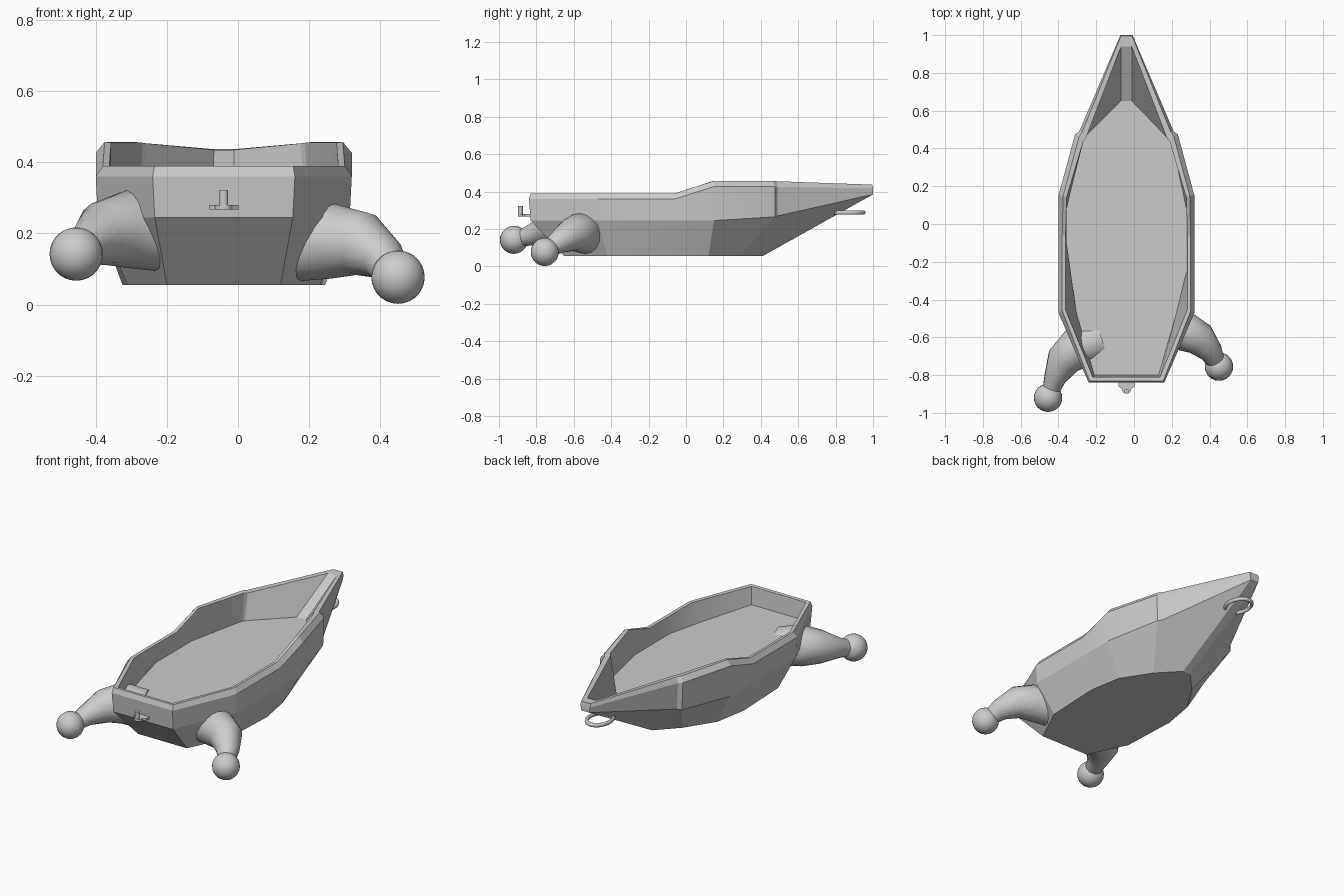
import bpy, bmesh, math
from mathutils import Vector

if "Cube" in bpy.data.objects:
    bpy.data.objects.remove(bpy.data.objects["Cube"])

CX = -0.04  # hull centreline


def make_object(name, bm, angle):
    bmesh.ops.recalc_face_normals(bm, faces=bm.faces)
    me = bpy.data.meshes.new(name)
    bm.to_mesh(me)
    bm.free()
    ob = bpy.data.objects.new(name, me)
    bpy.context.collection.objects.link(ob)
    bpy.ops.object.select_all(action='DESELECT')
    ob.select_set(True)
    bpy.context.view_layer.objects.active = ob
    bpy.ops.object.shade_smooth_by_angle(angle=math.radians(angle))
    return ob


def loft(name, rings, angle=30):
    """Skin closed rings of equal length and cap both ends."""
    bm = bmesh.new()
    loops = [[bm.verts.new(p) for p in r] for r in rings]
    for a, b in zip(loops, loops[1:]):
        n = len(a)
        for i in range(n):
            j = (i + 1) % n
            bm.faces.new((a[i], a[j], b[j], b[i]))
    bm.faces.new(loops[0])
    bm.faces.new(loops[-1])
    return make_object(name, bm, angle)


def mirrored(half):
    """Full ring from half stations (y, half width, z)."""
    return ([(CX + w, y, z) for y, w, z in half]
            + [(CX - w, y, z) for y, w, z in reversed(half)])


# Hull: (y, half width, rim height) from stern to bow
sheer = [(-.84, .2, .39), (-.47, .36, .39), (-.06, .36, .39), (.15, .36, .457),
         (.475, .272, .457), (.49, .25, .455), (1.0, .032, .437)]
bottom = [(-.65, .16), (-.42, .27), (-.08, .285), (.12, .25),
          (.29, .14), (.31, .12), (.41, .025)]
chine_z = [.245, .245, .245, .245, .265, .27, .385]
top_in = [(-.83, .195), (-.46, .34), (-.06, .34), (.15, .335),
          (.465, .25), (.485, .235), (.995, .03)]
rim_in = [(-.81, .178), (-.455, .322), (-.06, .322), (.14, .317),
          (.44, .228), (.455, .215), (.94, .028)]
floor = [(-.80, .17), (-.47, .265), (-.25, .318), (.08, .318),
         (.44, .24), (.45, .232), (.65, .03)]
heights = [s[2] for s in sheer]


def ring(points, zs):
    return mirrored([(y, w, z) for (y, w), z in zip(points, zs)])


loft("boat_hull", [
    ring(bottom, [.055] * 7),
    mirrored([(y + (.01 if i == 0 else 0), w - .006, z)
              for i, ((y, w, _), z) in enumerate(zip(sheer, chine_z))]),
    mirrored([(y, w, h - (.03 if i < 6 else .02))
              for i, (y, w, h) in enumerate(sheer)]),
    ring(top_in, heights),
    ring(rim_in, [h - .002 for h in heights]),
    ring(floor, [.285] * 7),
], 15)


# Legs: tapered tubes along a path of (x, y, z, radius), ending in a ball foot
def leg(side, path, ball):
    pts = [Vector(p[:3]) for p in path]
    rings = []
    for i, p in enumerate(pts):
        t = (pts[min(i + 1, len(pts) - 1)] - pts[max(i - 1, 0)]).normalized()
        u = t.cross(Vector((0, 0, 1))).normalized()
        v = u.cross(t)
        r = path[i][3]
        rings.append([p + r * (math.cos(a) * u + math.sin(a) * v)
                      for a in (math.tau * k / 16 for k in range(16))])
    loft(side + "_leg", rings, 50)
    bm = bmesh.new()
    bmesh.ops.create_uvsphere(bm, u_segments=24, v_segments=14, radius=.075)
    bmesh.ops.translate(bm, verts=bm.verts, vec=ball)
    make_object(side + "_ball_foot", bm, 60)


leg("left", [(-.185, -.615, .195, .105), (-.30, -.655, .215, .113),
             (-.375, -.725, .2, .092), (-.42, -.82, .17, .058),
             (-.445, -.90, .145, .042)], (-.455, -.92, .142))
leg("right", [(.16, -.535, .165, .1), (.26, -.565, .18, .107),
              (.35, -.61, .17, .09), (.41, -.68, .13, .062),
              (.44, -.74, .09, .045)], (.45, -.755, .077))

# Stern hitch: flat rounded tongue with an upright pin
outline = [(-.042, -.82), (-.042, -.86)] + [
    (.025 * math.cos(a), -.873 - .025 * math.sin(a))
    for a in (math.pi - math.pi * k / 8 for k in range(9))] + [
    (.042, -.86), (.042, -.82)]
loft("hitch_tongue", [[(CX + x, y, z) for x, y in outline] for z in (.267, .28)])

bm = bmesh.new()
bmesh.ops.create_cone(bm, cap_ends=True, segments=12, radius1=.0125,
                      radius2=.0125, depth=.05)
bmesh.ops.translate(bm, verts=bm.verts, vec=(CX, -.885, .297))
make_object("hitch_pin", bm, 40)

# Bow tow ring
bpy.ops.mesh.primitive_torus_add(location=(CX, .862, .288), major_radius=.086,
                                 minor_radius=.012, major_segments=32,
                                 minor_segments=10)
bpy.context.object.name = "tow_ring"
bpy.context.object.scale = (.75, 1, 1)
bpy.ops.object.shade_smooth_by_angle(angle=math.radians(60))
